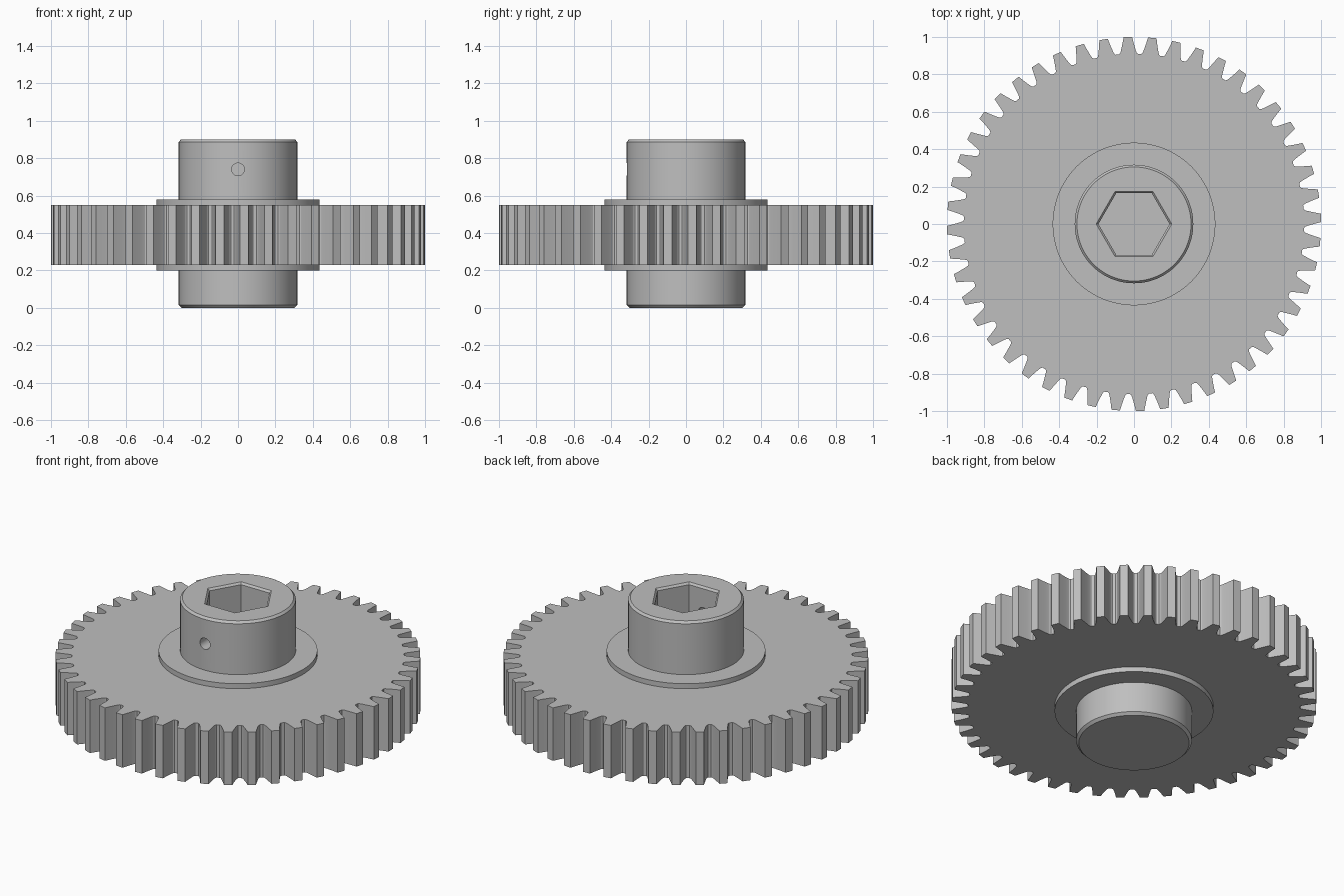
import bpy, bmesh, math
from mathutils import Matrix

if "Cube" in bpy.data.objects:
    bpy.data.objects.remove(bpy.data.objects["Cube"])

steel = bpy.data.materials.new("grey metal")
steel.diffuse_color = (0.52, 0.52, 0.52, 1)
steel.use_nodes = True
steel.node_tree.nodes["Principled BSDF"].inputs["Base Color"].default_value = steel.diffuse_color


def make_object(name, bm):
    bmesh.ops.recalc_face_normals(bm, faces=bm.faces)
    mesh = bpy.data.meshes.new(name)
    bm.to_mesh(mesh)
    bm.free()
    mesh.materials.append(steel)
    ob = bpy.data.objects.new(name, mesh)
    bpy.context.collection.objects.link(ob)
    return ob


def select_only(ob):
    bpy.ops.object.select_all(action='DESELECT')
    ob.select_set(True)
    bpy.context.view_layer.objects.active = ob


def lathe(name, profile, sides):
    """Closed solid of revolution about z from (radius, height) pairs."""
    bm = bmesh.new()
    rings = [[bm.verts.new((r * math.cos(i * math.tau / sides),
                            r * math.sin(i * math.tau / sides), z))
              for i in range(sides)] for r, z in profile]
    for lo, hi in zip(rings, rings[1:]):
        for i in range(sides):
            j = (i + 1) % sides
            bm.faces.new((lo[i], lo[j], hi[j], hi[i]))
    bm.faces.new(rings[0][::-1])
    bm.faces.new(rings[-1])
    return make_object(name, bm)


def cut(target, cutter):
    cutter.hide_render = True
    select_only(target)
    mod = target.modifiers.new("cut", 'BOOLEAN')
    mod.operation, mod.solver, mod.object = 'DIFFERENCE', 'EXACT', cutter
    bpy.ops.object.modifier_apply(modifier=mod.name)
    bpy.data.objects.remove(cutter)


# Hub with the raised collar either side of the gear
hub = lathe("hub", [(0.302, 0), (0.317, 0.015), (0.317, 0.2), (0.435, 0.2),
                    (0.435, 0.58), (0.317, 0.58), (0.317, 0.887), (0.305, 0.9)], 96)

# Blind hexagonal socket with a chamfered mouth
cut(hub, lathe("socket_cutter", [(0.19, 0.45), (0.19, 0.888), (0.222, 0.92)], 6))

# Set screw hole through the front wall
bm = bmesh.new()
bmesh.ops.create_cone(bm, cap_ends=True, segments=32, radius1=0.034, radius2=0.034, depth=0.45,
                      matrix=Matrix.Translation((0, -0.275, 0.74)) @ Matrix.Rotation(math.pi / 2, 4, 'X'))
cut(hub, make_object("screw_hole_cutter", bm))

# Toothed ring: half a tooth as (degrees from tooth centre, radius)
TEETH, Z0, Z1 = 48, 0.23, 0.55
half = [(3.2, 0.910), (2.8, 0.915), (2.52, 0.925), (2.15, 0.945), (1.8, 0.965), (1.3, 1.0)]
tooth = [(-a, r) for a, r in half] + [(a, r) for a, r in reversed(half)]
outline = [(math.radians(1.875 + k * 360 / TEETH + a), r) for k in range(TEETH) for a, r in tooth]

bm = bmesh.new()


def ring(points, z):
    return [bm.verts.new((r * math.cos(a), r * math.sin(a), z)) for a, r in points]


inner = [(a, 0.43) for a, r in outline]
body = [(a, 0.90) for a, r in outline]
loops = [ring(inner, Z0), ring(body, Z0), ring(outline, Z0),
         ring(outline, Z1), ring(body, Z1), ring(inner, Z1)]
n = len(outline)
for lo, hi in zip(loops, loops[1:] + loops[:1]):
    for i in range(n):
        j = (i + 1) % n
        bm.faces.new((lo[i], lo[j], hi[j], hi[i]))
gear = make_object("gear_ring", bm)

for ob in (hub, gear):
    select_only(ob)
    bpy.ops.object.shade_smooth_by_angle(angle=math.radians(25))
